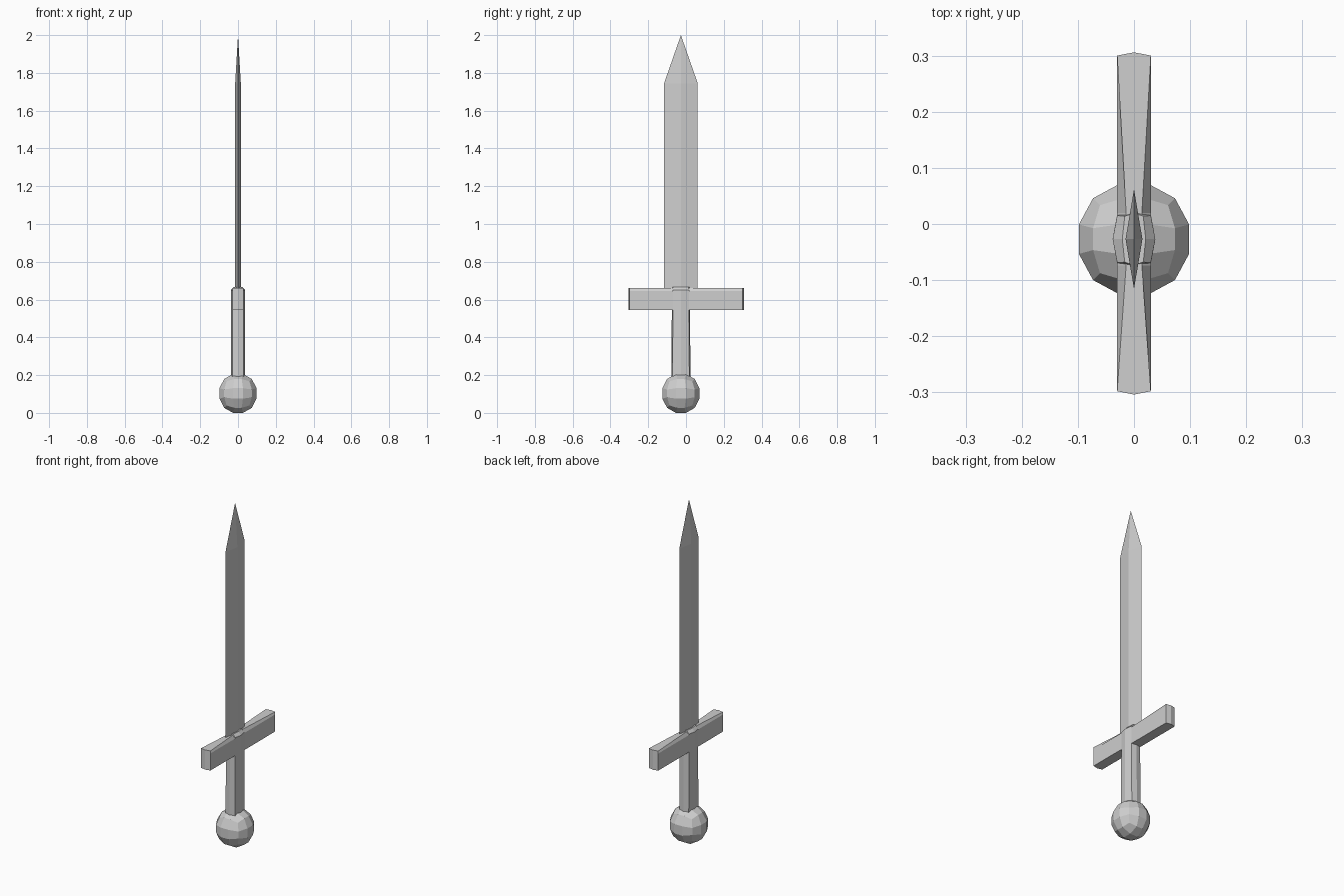
import bpy, bmesh
from math import tan, pi
from mathutils import Vector

cube = bpy.data.objects.get("Cube")
if cube:
    bpy.data.objects.remove(cube, do_unlink=True)

AXIS_Y = -0.027  # the blade, grip and pommel share this axis

steel = bpy.data.materials.new("light_grey")
steel.use_nodes = True
grey = (0.62, 0.62, 0.62, 1)
steel.diffuse_color = grey
steel.node_tree.nodes["Principled BSDF"].inputs["Base Color"].default_value = grey


def finish(name, bm):
    """Turn a bmesh into a flat shaded object."""
    bmesh.ops.recalc_face_normals(bm, faces=bm.faces)
    mesh = bpy.data.meshes.new(name)
    bm.to_mesh(mesh)
    bm.free()
    mesh.materials.append(steel)
    obj = bpy.data.objects.new(name, mesh)
    bpy.context.collection.objects.link(obj)
    return obj


def loft(name, rings, tip=None):
    """Bridge equal rings; caps are split along the ring's middle line."""
    bm = bmesh.new()
    loops = [[bm.verts.new(p) for p in ring] for ring in rings]
    n = len(rings[0])
    for low, high in zip(loops, loops[1:]):
        for i in range(n):
            j = (i + 1) % n
            bm.faces.new((low[i], low[j], high[j], high[i]))
    mid = 1 + n // 2
    for loop in (loops[:1] if tip else (loops[0], loops[-1])):
        bm.faces.new(loop[1:mid + 1])
        bm.faces.new(loop[mid:] + loop[:2])
    if tip:
        apex = bm.verts.new(tip)
        for i in range(n):
            bm.faces.new((loops[-1][i], loops[-1][(i + 1) % n], apex))
    return finish(name, bm)


# Blade: diamond section running to a point
def blade_ring(z):
    return [(x, AXIS_Y + y, z) for x, y in ((0.015, 0), (0, 0.089), (-0.015, 0), (0, -0.089))]


loft("blade", [blade_ring(0.6), blade_ring(1.745)], tip=(0, AXIS_Y, 2.0))


# Grip: eight sided, ending in a small chamfer above the guard
def grip_ring(z, kx, ky):
    half = [(0.03, 0.043), (0, 0.049), (-0.03, 0.043), (-0.038, 0)]
    points = half + [(-x, -y) for x, y in half]
    return [(x * kx, AXIS_Y + y * ky, z) for x, y in points]


loft("grip", [grip_ring(0.17, 1, 1.04), grip_ring(0.545, 1, 0.98),
              grip_ring(0.65, 1, 0.98), grip_ring(0.667, 0.55, 0.95)])


# Crossguard: top face pinches in toward the blade, ends are slightly peaked
def guard_ring(y, top_half, peak=0):
    w, low, side, top = 0.03, 0.545, 0.645, 0.66
    section = [(-w, low), (0, low), (w, low), (w, side),
               (top_half, top), (0, top), (-top_half, top), (-w, side)]
    return [(x, y + (0 if x else peak), z) for x, z in section]


loft("crossguard", [guard_ring(-0.298, 0.03, -0.006), guard_ring(AXIS_Y - 0.047, 0.014),
                    guard_ring(AXIS_Y + 0.047, 0.014), guard_ring(0.3, 0.03, 0.006)])

# Pommel: a cube with three by three faces per side, rounded into a ball
bm = bmesh.new()
bmesh.ops.create_cube(bm, size=2)
bmesh.ops.subdivide_edges(bm, edges=bm.edges, cuts=2, use_grid_fill=True)
for v in bm.verts:
    direction = Vector([tan(c * pi / 4) for c in v.co]).normalized()
    v.co = direction * 0.105
    v.co.z *= 1.05
low = min(v.co.z for v in bm.verts)
bmesh.ops.translate(bm, verts=bm.verts, vec=(0, AXIS_Y, -low))
finish("pommel", bm)
